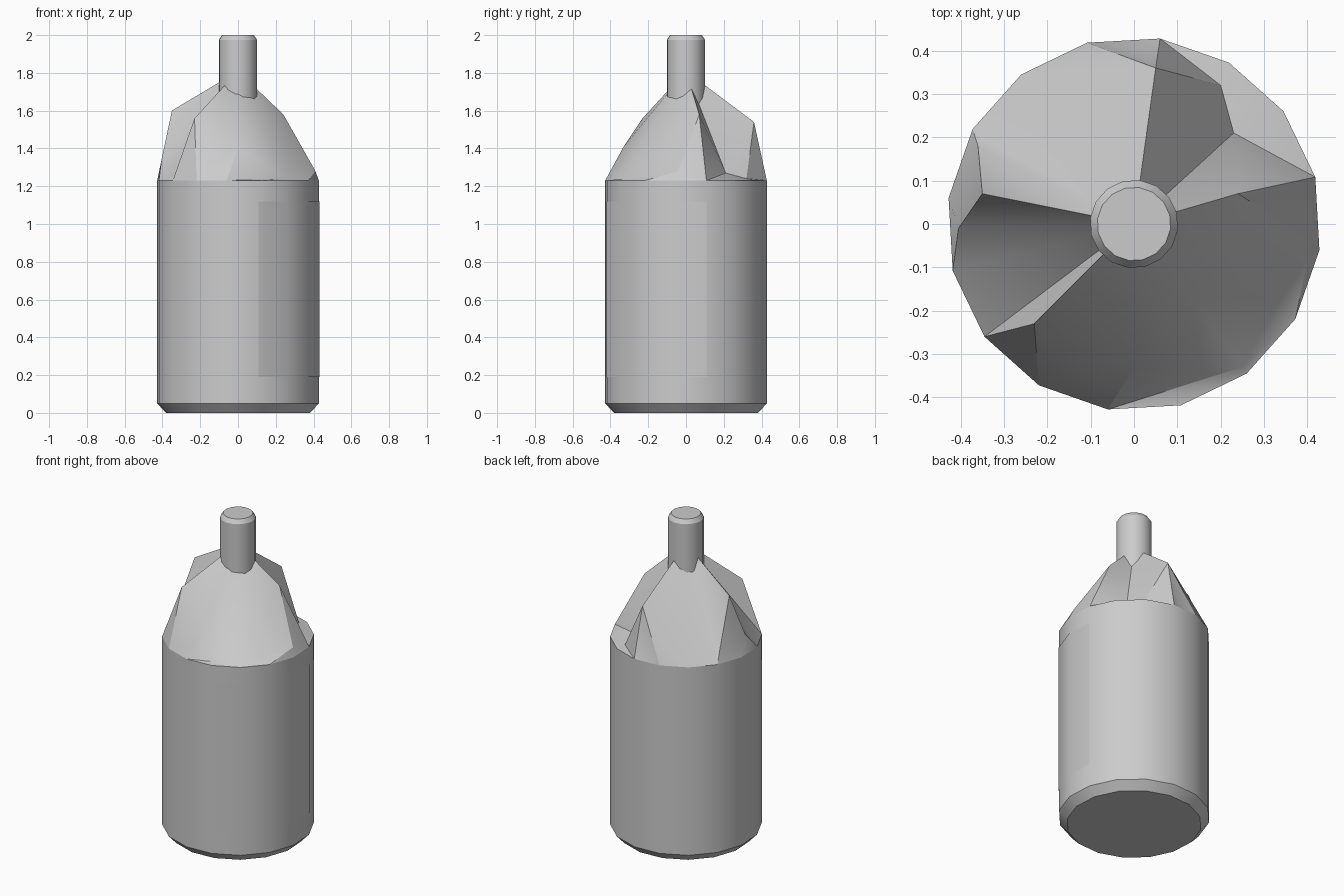
import bpy, bmesh, math

if "Cube" in bpy.data.objects:
    bpy.data.objects.remove(bpy.data.objects["Cube"])

N = 16
START = -8.0          # angle of first side edge
RADIUS = 0.432
SHOULDER_Z = 1.23


def ring(radius, z, i):
    a = math.radians(START + i * 360 / N)
    return (radius * math.cos(a), radius * math.sin(a), z)


def make(name, verts, faces, angle=30):
    me = bpy.data.meshes.new(name)
    me.from_pydata(verts, [], faces)
    bm = bmesh.new()
    bm.from_mesh(me)
    bmesh.ops.recalc_face_normals(bm, faces=bm.faces)
    bm.to_mesh(me)
    bm.free()
    ob = bpy.data.objects.new(name, me)
    bpy.context.collection.objects.link(ob)
    bpy.ops.object.select_all(action='DESELECT')
    ob.select_set(True)
    bpy.context.view_layer.objects.active = ob
    bpy.ops.object.shade_smooth_by_angle(angle=math.radians(angle))
    return ob


def lathe(name, profile, cap_bottom=False, cap_top=False):
    verts = [ring(r, z, i) for r, z in profile for i in range(N)]
    faces = []
    for k in range(len(profile) - 1):
        for i in range(N):
            j = (i + 1) % N
            faces.append((k * N + i, k * N + j, (k + 1) * N + j, (k + 1) * N + i))
    if cap_bottom:
        faces.append(tuple(range(N))[::-1])
    if cap_top:
        faces.append(tuple(range(len(verts) - N, len(verts))))
    return make(name, verts, faces)


# Cylindrical body with chamfered foot
lathe("body", [(0.385, 0), (RADIUS, 0.05), (RADIUS, SHOULDER_Z)], cap_bottom=True)

# Thin neck with chamfered rim
lathe("neck", [(0.102, 1.5), (0.102, 1.975), (0.085, 2.0)], True, True)

# Thin label panel on the front right quarter
lv = [ring(RADIUS + 0.003, z, i) for z in (0.19, 1.12) for i in range(-3, 2)]
make("label_panel", lv, [(i, i + 1, i + 6, i + 5) for i in range(4)])

# Lumpy faceted shoulder: named peaks joined to the body's top ring
points = {
    "T": (0, 0, 1.81),          # apex, hidden in the neck
    "R": (0.24, 0.07, 1.58),    # right peak
    "L": (-0.35, 0.07, 1.60),   # left peak
    "B": (0.05, 0.36, 1.54),    # back peak
    "F": (-0.23, -0.23, 1.56),  # front left peak
    "G": (0.0, -0.33, 1.41),
    "W": (0.25, -0.33, 1.24),
    "Q": (0.41, -0.04, 1.28),
    "S": (0.23, 0.21, 1.27),
    "U": (0.20, 0.32, 1.24),
    "V": (0.01, 0.405, 1.26),
    "M": (-0.405, -0.01, 1.34),
    "N": (-0.36, 0.18, 1.30),
}
verts = [ring(RADIUS, SHOULDER_Z, i) for i in range(N)] + list(points.values())
index = {k: N + i for i, k in enumerate(points)}
index.update({str(i): i for i in range(N)})
facets = """
T F G, F 11 G, 11 12 G, G 12 W, T G W, T W R, R W Q,
12 13 W, 13 14 W, W 14 15, W 15 Q, 15 0 Q,
R Q 1, Q 0 1, R 1 S, T R S, T S B, B S U,
S 1 2, S 2 U, U 2 3, U 3 4, B U 4,
B 4 V, V 4 5, B V 5, B 5 6, T B 6, T 6 7, T 7 N, T N L,
N 7 8, N 8 M, L N M, M 8 9,
T L M, T M 9, T 9 10, T 10 F, F 10 11
"""
faces = [tuple(index[k] for k in f.split()) for f in facets.split(",")]
make("shoulder", verts, faces)
